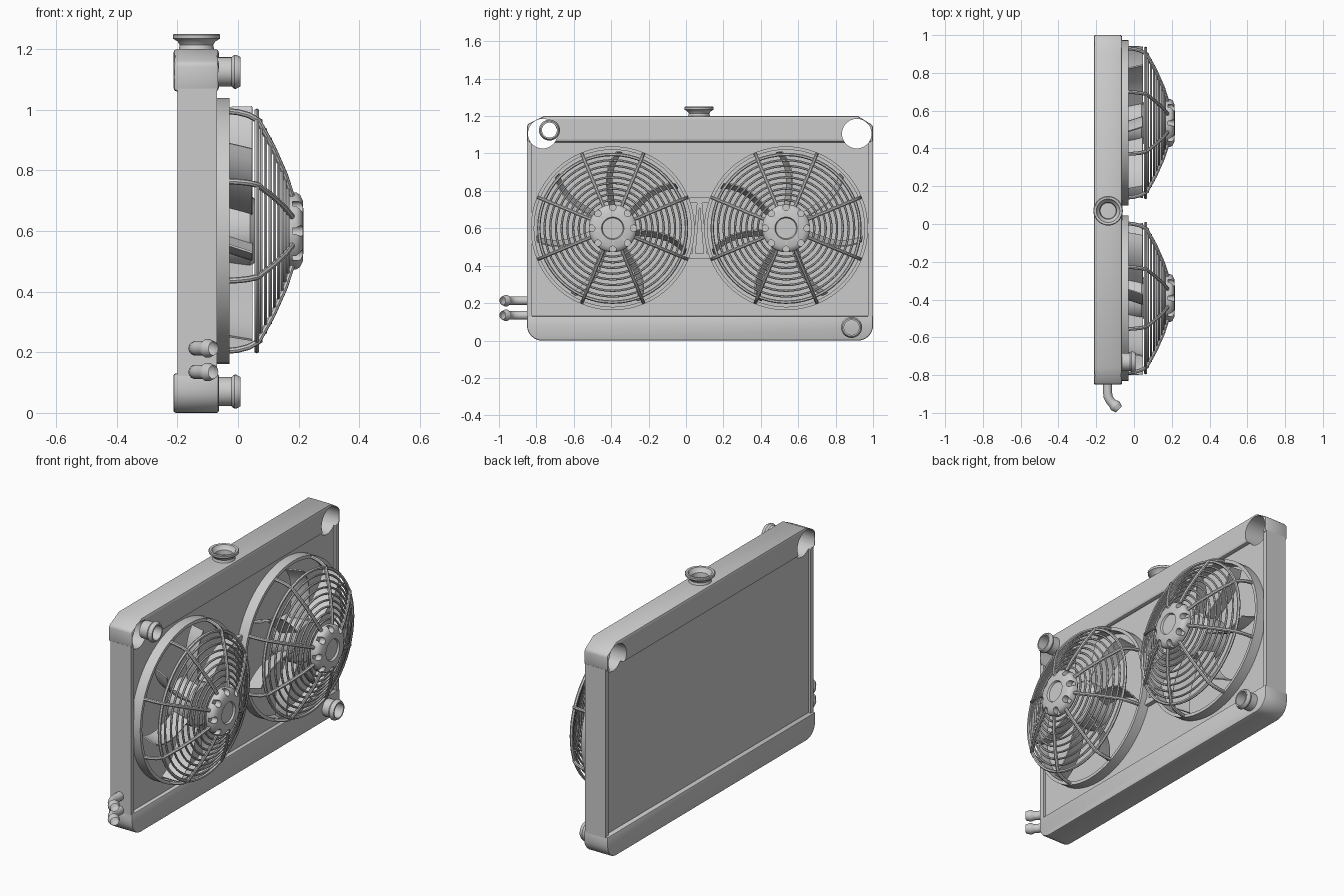
import bpy, bmesh, math
from mathutils import Vector

if "Cube" in bpy.data.objects:
    bpy.data.objects.remove(bpy.data.objects["Cube"])

TAU = math.tau


def finish(name, bm, smooth=True):
    bmesh.ops.recalc_face_normals(bm, faces=bm.faces)
    me = bpy.data.meshes.new(name)
    bm.to_mesh(me)
    bm.free()
    ob = bpy.data.objects.new(name, me)
    bpy.context.collection.objects.link(ob)
    return shade(ob) if smooth else ob


def activate(ob):
    bpy.ops.object.select_all(action='DESELECT')
    ob.select_set(True)
    bpy.context.view_layer.objects.active = ob


def shade(ob):
    activate(ob)
    bpy.ops.object.shade_smooth_by_angle(angle=math.radians(35))
    return ob


def apply_mod(ob, kind, **props):
    activate(ob)
    m = ob.modifiers.new(kind.lower(), kind)
    for k, v in props.items():
        setattr(m, k, v)
    bpy.ops.object.modifier_apply(modifier=m.name)


def lathe(name, profiles, loc, axis='X', n=32, closed=True):
    """Revolve lists of (radius, height) about an axis through loc."""
    bm = bmesh.new()
    for prof in profiles:
        rings = []
        for i in range(n):
            c, s = math.cos(TAU * i / n), math.sin(TAU * i / n)
            rings.append([bm.verts.new(Vector(loc) + Vector(
                (h, r * c, r * s) if axis == 'X' else (r * c, r * s, h))) for r, h in prof])
        m = len(prof)
        for i in range(n):
            a, b = rings[i], rings[(i + 1) % n]
            for j in range(m if closed else m - 1):
                k = (j + 1) % m
                bm.faces.new((a[j], b[j], b[k], a[k]))
    bmesh.ops.remove_doubles(bm, verts=bm.verts, dist=1e-5)
    return finish(name, bm)


def plate(name, outline, x0, x1, bevel=0.0):
    """Extrude a (y, z) outline from x0 to x1."""
    bm = bmesh.new()
    f = bm.faces.new([bm.verts.new((x0, y, z)) for y, z in outline])
    ext = bmesh.ops.extrude_face_region(bm, geom=[f])
    bmesh.ops.translate(bm, vec=(x1 - x0, 0, 0),
                        verts=[v for v in ext['geom'] if isinstance(v, bmesh.types.BMVert)])
    ob = finish(name, bm, False)
    if bevel:
        apply_mod(ob, 'BEVEL', width=bevel, segments=2, limit_method='ANGLE', angle_limit=math.radians(50))
    return shade(ob)


def rect(y0, y1, z0, z1):
    return [(y0, z0), (y1, z0), (y1, z1), (y0, z1)]


def tubes(name, paths, radius, radii=None, sides=2, fill=False):
    cu = bpy.data.curves.new(name, 'CURVE')
    cu.dimensions = '3D'
    cu.bevel_depth, cu.bevel_resolution, cu.use_fill_caps = radius, sides, fill
    for path in paths:
        sp = cu.splines.new('POLY')
        sp.points.add(len(path) - 1)
        for i, p in enumerate(path):
            sp.points[i].co = (*p, 1)
            sp.points[i].radius = radii[i] if radii else 1
    ob = bpy.data.objects.new(name, cu)
    bpy.context.collection.objects.link(ob)
    activate(ob)
    bpy.ops.object.convert(target='MESH')
    return shade(bpy.context.object)


def cut(ob, cutters):
    for c in cutters:
        apply_mod(ob, 'BOOLEAN', operation='DIFFERENCE', object=c, solver='EXACT')
    shade(ob)


def cylinder(name, loc, r, depth, n):
    return lathe(name, [[(0, -depth / 2), (r, -depth / 2), (r, depth / 2), (0, depth / 2)]],
                 loc, n=n, closed=False)


# Radiator body: tanks, core and side channels
Y0, Y1 = -0.85, 1.0
top = plate('top_tank', [(Y0, 1.06), (Y1, 1.06), (Y1, 1.15), (0.92, 1.2), (-0.76, 1.2), (Y0, 1.155)],
            -0.213, -0.063, 0.012)
R = 0.08
arc = [(R * math.sin(a), R * math.cos(a)) for a in [i * math.pi / 16 for i in range(9)]]
bottom = [(Y1 - R + s, R - c) for s, c in arc] + [(Y1, 0.13), (Y0, 0.13)] + \
         [(Y0 + R - s, R - c) for s, c in reversed(arc)]
plate('bottom_tank', bottom, -0.213, -0.063, 0.008)
body = [top, plate('core', rect(Y0 + 0.01, Y1 - 0.01, 0.1, 1.07), -0.185, -0.085)]
for side, y in (('left', Y0), ('right', Y1 - 0.027)):
    body.append(plate(side + '_channel', rect(y, y + 0.027, 0.1, 1.07), -0.2, -0.07))

# Round openings through the top corners
holes = [cylinder('corner_cutter', (-0.137, y, 1.106), 0.079, 0.4, 40) for y in (-0.766, 0.913)]
for ob in body:
    cut(ob, holes)
for h in holes:
    bpy.data.objects.remove(h)

# Filler neck
lathe('filler_neck', [[(0.06, 1.195), (0.055, 1.213), (0.062, 1.225), (0.077, 1.234), (0.078, 1.246),
                       (0.074, 1.25), (0.062, 1.248), (0.056, 1.235), (0.045, 1.225), (0.042, 1.2)]],
      (-0.137, 0.07, 0), 'Z', 40)

# Hose outlets
for name, y, z in (('upper_outlet', -0.73, 1.125), ('lower_outlet', 0.885, 0.07)):
    lathe(name, [[(0.048, -0.07), (0.048, -0.022), (0.056, -0.012), (0.056, -0.006), (0.048, 0.009),
                  (0.04, 0.009), (0.04, -0.07)]], (0, y, z))
for name, z in (('upper_cooler_pipe', 0.213), ('lower_cooler_pipe', 0.135)):
    xy = [(-0.14, -0.83), (-0.14, -0.89), (-0.137, -0.915), (-0.127, -0.935), (-0.113, -0.95),
          (-0.103, -0.959), (-0.097, -0.965), (-0.081, -0.981)]
    tubes(name, [[(x, y, z) for x, y in xy]], 0.024, [1, 1, 1, 1, 1, 1.28, 1.28, 0.95], 5)

# Bracket between the fans
for name, pts in (('bracket_upper', rect(0.02, 0.125, 0.735, 0.765)),
                  ('bracket_lower', rect(0.02, 0.125, 0.435, 0.465)),
                  ('bracket_left', [(0.03, 0.45), (0.05, 0.45), (0.075, 0.75), (0.06, 0.75)]),
                  ('bracket_right', [(0.115, 0.45), (0.095, 0.45), (0.07, 0.75), (0.085, 0.75)])):
    plate(name, pts, -0.086, -0.06)


def cage_x(r):
    """Depth of the guard at radius r."""
    pts = [(0.1, 0.18), (0.16, 0.162), (0.22, 0.143), (0.3, 0.108), (0.39, 0.062)]
    for (r0, x0), (r1, x1) in zip(pts, pts[1:]):
        if r <= r1:
            return x0 + (x1 - x0) * (r - r0) / (r1 - r0)
    return pts[-1][1]


def fan(label, cy, s):
    cz = 0.6
    centre = (0, cy, cz)
    # Mounting ring and wire guard
    lathe(label + '_shroud_ring', [[(0.438, -0.086), (0.438, -0.028), (0.42, -0.028), (0.42, -0.086)]],
          centre, n=64)
    wires = []
    for i in range(9):
        r = 0.395 - i * 0.0305
        w = 0.009 if i == 0 else 0.006
        wires.append([(r + w * math.cos(a), cage_x(r) + w * math.sin(a))
                      for a in [TAU * k / 6 for k in range(6)]])
    lathe(label + '_guard_rings', wires, centre, n=56)
    prof = [(0.428, -0.035), (0.424, 0.0), (0.414, 0.035), (0.395, 0.066), (0.3, 0.114),
            (0.2, 0.155), (0.11, 0.182)]
    spokes = [[(x, cy + r * math.cos(a), cz + r * math.sin(a)) for r, x in prof]
              for a in [TAU * (k + 0.5) / 8 for k in range(8)]]
    tubes(label + '_guard_spokes', spokes, 0.01, fill=True)
    # Scalloped motor cap
    cap = lathe(label + '_motor_cap', [[(0, 0.155), (0.118, 0.155), (0.128, 0.165), (0.128, 0.192),
                (0.12, 0.205), (0.1, 0.214), (0.06, 0.216), (0.055, 0.206), (0, 0.206)]],
                centre, n=48, closed=False)
    notches = [cylinder('notch_cutter', (0.22, cy + 0.113 * math.cos(a), cz + 0.113 * math.sin(a)),
                        0.018, 0.08, 16) for a in [TAU * k / 8 for k in range(8)]]
    cut(cap, notches)
    for n in notches:
        bpy.data.objects.remove(n)
    # Motor and curved blades
    lathe(label + '_hub', [[(0, -0.086), (0.12, -0.086), (0.12, 0.04), (0.105, 0.055), (0, 0.055)]],
          centre, n=40, closed=False)
    bm = bmesh.new()
    nt, nu = 10, 3
    for k in range(7):
        grid = []
        for i in range(nt + 1):
            t = i / nt
            r = 0.115 + 0.295 * t
            a = math.radians(85 + 360 / 7 * k + 7 * (1 - t) + 22 * t * (1 - t))
            row = []
            for j in range(nu + 1):
                u = j / nu
                b = a + (u - 0.5) * 0.03 / r
                row.append(bm.verts.new((-0.045 + 0.092 * u, cy + s * r * math.cos(b), cz + r * math.sin(b))))
            grid.append(row)
        for i in range(nt):
            for j in range(nu):
                bm.faces.new((grid[i][j], grid[i + 1][j], grid[i + 1][j + 1], grid[i][j + 1]))
    blades = finish(label + '_blades', bm)
    apply_mod(blades, 'SOLIDIFY', thickness=0.007, offset=0)
    shade(blades)


fan('left_fan', -0.392, 1)
fan('right_fan', 0.535, -1)
